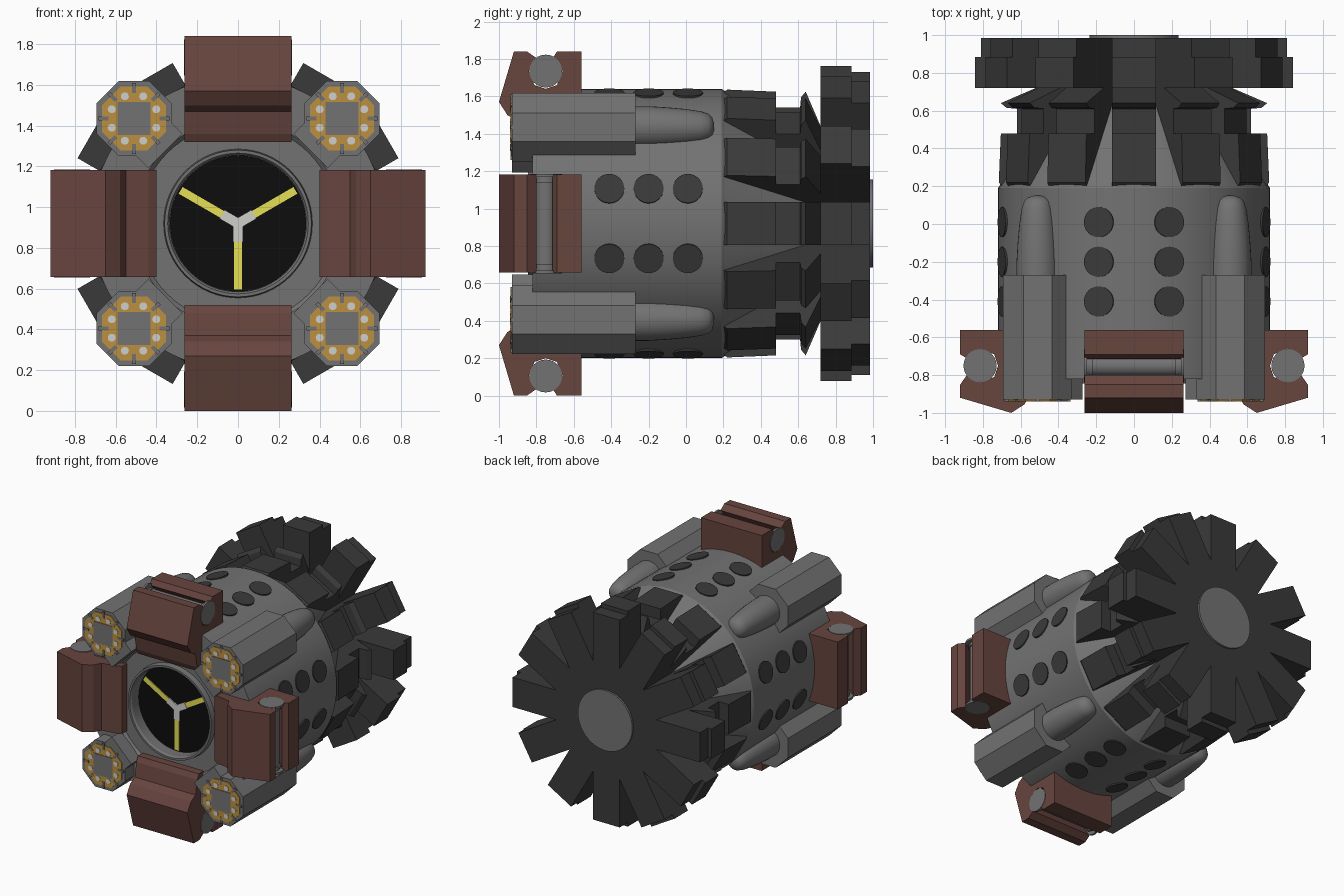
import bpy, bmesh, math
from math import sin, cos, pi, radians

if "Cube" in bpy.data.objects:
    bpy.data.objects.remove(bpy.data.objects["Cube"])

CZ = 0.92  # height of the long axis


def mat(name, r, g, b):
    m = bpy.data.materials.new(name)
    m.diffuse_color = (r, g, b, 1)
    m.use_nodes = True
    m.node_tree.nodes["Principled BSDF"].inputs["Base Color"].default_value = m.diffuse_color
    return m


GREY = mat("hull grey", .17, .17, .17)
DARK = mat("dark metal", .042, .042, .042)
BROWN = mat("red brown", .135, .058, .048)
GOLD = mat("gold", .50, .28, .05)
YELLOW = mat("yellow", .78, .74, .09)
WHITE = mat("pale grey", .62, .62, .60)
BLACK = mat("black", .004, .004, .004)


def finish(name, bm, material, smooth=None):
    bmesh.ops.recalc_face_normals(bm, faces=bm.faces)
    me = bpy.data.meshes.new(name)
    bm.to_mesh(me)
    bm.free()
    me.materials.append(material)
    ob = bpy.data.objects.new(name, me)
    bpy.context.collection.objects.link(ob)
    if smooth:
        bpy.ops.object.select_all(action='DESELECT')
        ob.select_set(True)
        bpy.context.view_layer.objects.active = ob
        bpy.ops.object.shade_smooth_by_angle(angle=radians(smooth))
    return ob


def place(t, y, r, a):
    """Local tangent / length / radius at angle a -> world."""
    return (r * cos(a) - t * sin(a), y, CZ + r * sin(a) + t * cos(a))


def loft(bm, rings):
    """Skin a list of equal rings and cap both ends."""
    vs = [[bm.verts.new(p) for p in ring] for ring in rings]
    n = len(vs[0])
    for A, B in zip(vs, vs[1:]):
        for i in range(n):
            j = (i + 1) % n
            bm.faces.new((A[i], A[j], B[j], B[i]))
    bm.faces.new(vs[0])
    bm.faces.new(vs[-1])


def slab(bm, profile, half, a):
    """Extrude a (y, radius) profile sideways, standing at angle a."""
    loft(bm, [[place(t, y, r, a) for y, r in profile] for t in (-half, half)])


def lathe(bm, profile, cx=0, cz=CZ, n=64, off=0):
    """Turn a (y, radius) profile about a line along y."""
    loft(bm, [[(cx + r * cos(off + 2 * pi * i / n), y, cz + r * sin(off + 2 * pi * i / n))
               for i in range(n)] for y, r in profile])


def rect(y0, y1, r0, r1):
    return [(y0, r0), (y1, r0), (y1, r1), (y0, r1)]


# Main hull with recessed front opening and tapering rear
bm = bmesh.new()
lathe(bm, [(-.74, .335), (-.83, .335), (-.845, .345), (-.845, .36), (-.80, .365), (-.80, .49),
           (-.82, .51), (-.82, .72), (.19, .72), (.22, .70), (.66, .43)])
finish("hull", bm, GREY, 30)

# Front opening: black disc, yellow spokes, pale hub
bm = bmesh.new()
lathe(bm, [(-.75, .334), (-.735, .334)])
finish("opening_disc", bm, BLACK)
spokes, hub = bmesh.new(), bmesh.new()
for k in range(3):
    a = radians(30 + 120 * k)
    slab(spokes, rect(-.756, -.748, .07, .325), .019, a)
    slab(hub, rect(-.759, -.748, 0, .09), .025, a)
finish("opening_spokes", spokes, YELLOW)
finish("opening_hub", hub, WHITE)

# Round dark ports on the hull sides
bm = bmesh.new()
for k in range(4):
    for s in (-15, 15):
        a = radians(90 * k + s)
        for y in (-.41, -.20, .01):
            loft(bm, [[place(.08 * cos(u * pi / 16), y + .08 * sin(u * pi / 16), r, a)
                       for u in range(32)] for r in (.69, .726)])
finish("side_ports", bm, DARK)

# Twelve rear fins with the star of arms at the back
FIN = [(.20, .30), (.20, .70), (.22, .716), (.48, .705), (.48, .62), (.61, .62), (.615, .675),
       (.64, .705), (.72, .52), (.72, .842), (.885, .842), (.885, .81), (.985, .81),
       (.985, .0), (.60, .0)]
bm = bmesh.new()
for k in range(12):
    slab(bm, FIN, .116, radians(30 * k))
finish("rear_fins", bm, DARK)
bm = bmesh.new()
lathe(bm, [(.97, .235), (1.0, .235)])
finish("rear_cap", bm, GREY, 30)

# Four brown clamp blocks with rollers
BLOCK = [(-.56, .55), (-.56, .92), (-.69, .92), (-.715, .88), (-.66, .815), (-.69, .74),
         (-.75, .72), (-.81, .74), (-.84, .815), (-.80, .885), (-.85, .92), (-.92, .92),
         (-1.0, .65), (-.955, .58), (-.90, .55), (-.88, .44), (-.86, .40), (-.80, .40),
         (-.80, .55)]
blocks, rollers = bmesh.new(), bmesh.new()
for k in range(4):
    a = pi / 2 * k
    slab(blocks, BLOCK, .263, a)
    steps = [(-.266, .088), (-.25, .088), (-.25, .06), (-.235, .06), (-.235, .066), (-.22, .066),
             (-.22, .056)]
    steps += [(-t, r) for t, r in reversed(steps)]
    loft(rollers, [[place(t, -.75 + r * cos(u * pi / 12), .815 + r * sin(u * pi / 12), a)
                    for u in range(24)] for t, r in steps])
finish("clamp_blocks", blocks, BROWN)
finish("clamp_rollers", rollers, GREY, 30)

# Four side pods: octagonal casing, inner foot, tapered tail, gold nozzle plate
casing, tails, gold, dots, plates = [bmesh.new() for _ in range(5)]
OCT = pi / 8
for k in range(4):
    sx, sz = (1, -1)[k % 2], (1, -1)[k // 2]
    cx, cz = .51 * sx, CZ + .515 * sz
    a = math.atan2(sz, sx)
    lathe(casing, [(-.93, .198), (-.27, .198)], cx, cz, 8, OCT)
    slab(casing, rect(-.93, -.60, .503, .74), .119, a)
    lathe(tails, [(-.30, .112), (-.20, .112), (-.10, .106), (0, .097), (.08, .085),
                  (.12, .072), (.14, .052), (.15, .02)], cx, cz, 32)
    lathe(gold, [(-.936, .17), (-.925, .17)], cx, cz, 8, OCT)
    for i in range(8):
        u = OCT + i * pi / 4
        lathe(dots, [(-.94, .02), (-.93, .02)], cx + .118 * cos(u), cz + .118 * sin(u), 10)
        # narrow slits in the gold plate
        v, w = i * pi / 4, .009
        loft(plates, [[(cx + r * cos(v) - t * sin(v), y, cz + r * sin(v) + t * cos(v))
                       for r, t in ((.125, -w), (.175, -w), (.175, w), (.125, w))]
                      for y in (-.939, -.93)])
    lathe(plates, [(-.94, .115), (-.93, .115)], cx, cz, 4, pi / 4)
finish("pod_casings", casing, GREY)
finish("pod_tails", tails, GREY, 40)
finish("pod_gold_plates", gold, GOLD)
finish("pod_lamps", dots, WHITE)
finish("pod_centre_plates", plates, GREY)
